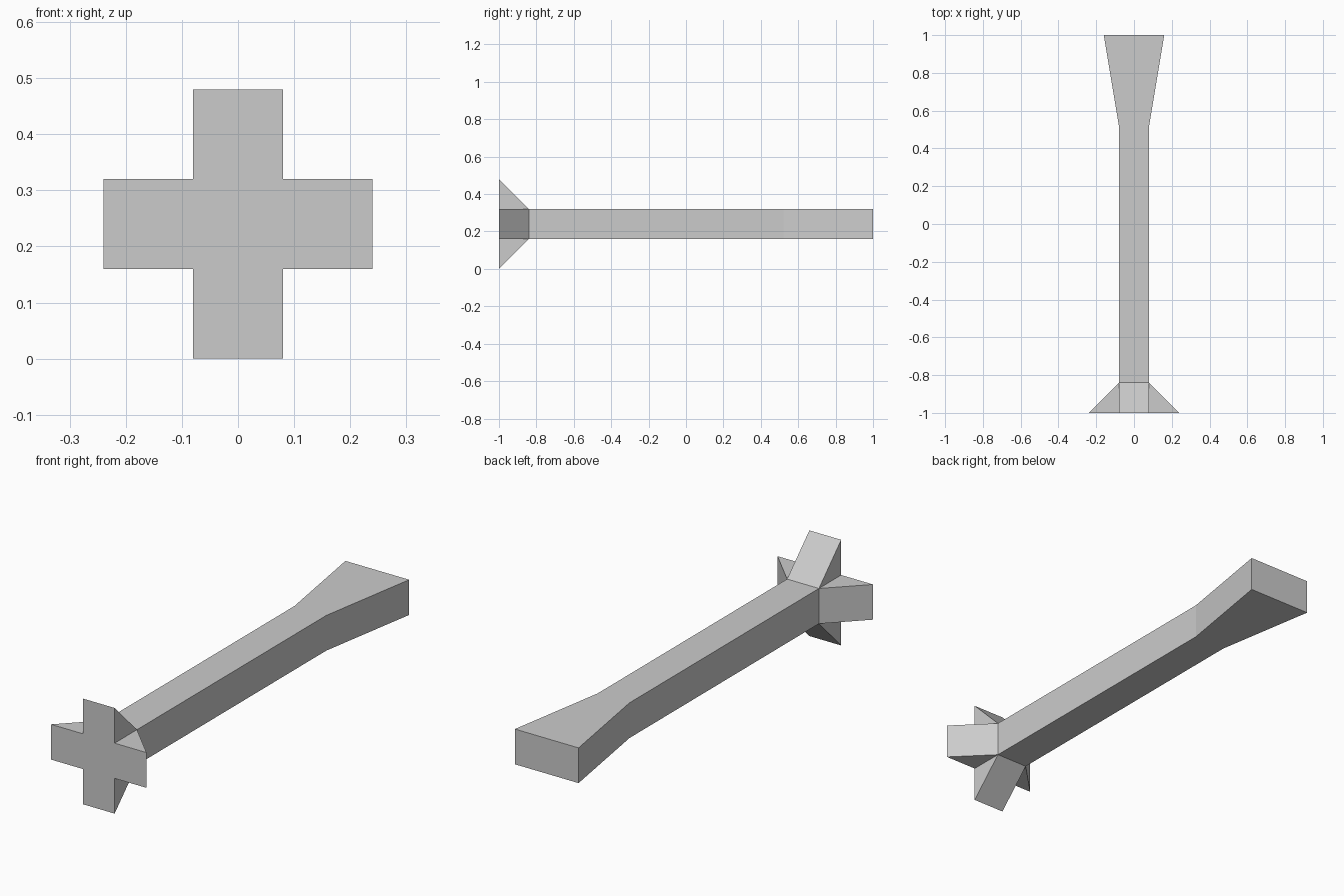
import bpy
import bmesh
from mathutils import Vector

cube = bpy.data.objects.get("Cube")
if cube:
    bpy.data.objects.remove(cube, do_unlink=True)

HALF = 0.08       # half thickness of the shaft
FIN = 0.16        # fin reach and head length
MID_Z = 0.24      # height of the shaft axis
FRONT, NECK, FLARE, BACK = -1.0, -0.84, 0.52, 1.0

grey = bpy.data.materials.new("plain_grey")
grey.use_nodes = True
colour = (0.6, 0.6, 0.6, 1)
grey.diffuse_color = colour
grey.node_tree.nodes["Principled BSDF"].inputs["Base Color"].default_value = colour

bm = bmesh.new()


def extrude(face):
    return bmesh.ops.extrude_discrete_faces(bm, faces=[face])["faces"][0]


# Head core
bmesh.ops.create_cube(bm, size=2 * HALF)
for v in bm.verts:
    v.co.y = FRONT if v.co.y < 0 else NECK
    v.co.z += MID_Z
bm.normal_update()
sides = [f for f in bm.faces if abs(f.normal.y) < 0.5]
rear = max(bm.faces, key=lambda f: f.normal.y)

# Shaft and flared end
for y, width in ((FLARE, 1), (BACK, 2)):
    rear = extrude(rear)
    for v in rear.verts:
        v.co.y = y
        v.co.x *= width

# Four wedge fins, tapering back to the neck
for side in sides:
    outward = Vector(side.normal) * FIN
    tip = extrude(side)
    for v in tip.verts:
        if v.co.y < (FRONT + NECK) / 2:
            v.co += outward

bmesh.ops.remove_doubles(bm, verts=bm.verts[:], dist=0.0001)
bmesh.ops.recalc_face_normals(bm, faces=bm.faces[:])
mesh = bpy.data.meshes.new("finned_shaft")
bm.to_mesh(mesh)
bm.free()
mesh.materials.append(grey)
shaft = bpy.data.objects.new("finned_shaft", mesh)
bpy.context.collection.objects.link(shaft)
